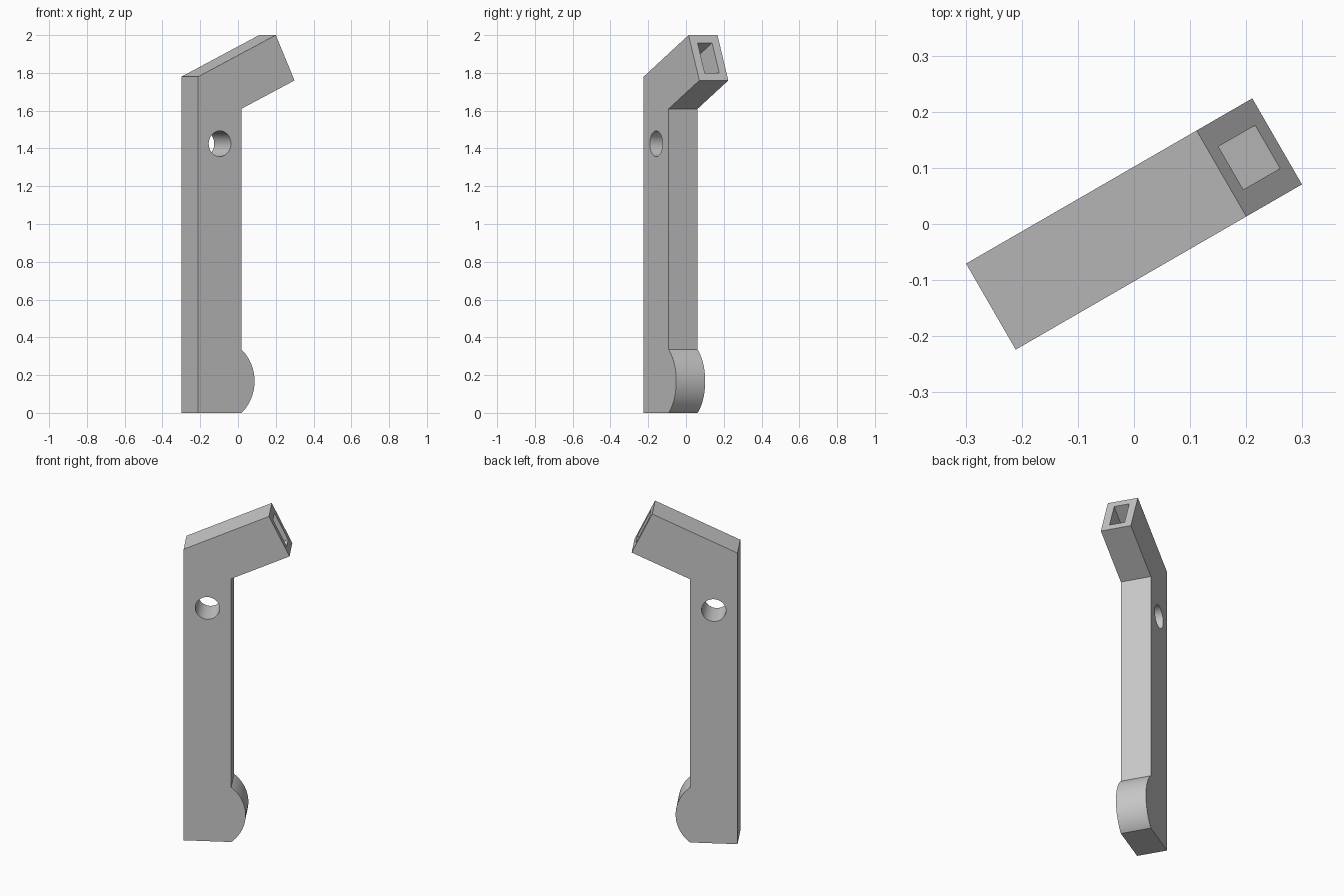
import bpy
import bmesh
import math
from mathutils import Vector

cube = bpy.data.objects.get("Cube")
if cube:
    bpy.data.objects.remove(cube, do_unlink=True)

TURN = math.radians(30)      # the bracket stands turned about z
HALF_W = 0.0885              # half the bar thickness
BACK, INNER = -0.2945, -0.03
SHOULDER_Z, CROOK_Z, HEEL_Z = 1.78, 1.61, 0.335
TIP_TOP = Vector((0.18, 2.0))
TIP_LOW = Vector((0.2945, 1.76))

grey = bpy.data.materials.new("plain grey")
grey.use_nodes = True
grey.diffuse_color = (0.58, 0.58, 0.58, 1)
grey.node_tree.nodes["Principled BSDF"].inputs["Base Color"].default_value = grey.diffuse_color


def prism(name, profile, half_width):
    """Extrude an (x, z) outline along y, centred on y = 0."""
    bm = bmesh.new()
    face = bm.faces.new([bm.verts.new((x, -half_width, z)) for x, z in profile])
    ext = bmesh.ops.extrude_face_region(bm, geom=[face])
    verts = [v for v in ext["geom"] if isinstance(v, bmesh.types.BMVert)]
    bmesh.ops.translate(bm, verts=verts, vec=(0, 2 * half_width, 0))
    bmesh.ops.recalc_face_normals(bm, faces=bm.faces[:])
    mesh = bpy.data.meshes.new(name)
    bm.to_mesh(mesh)
    bm.free()
    obj = bpy.data.objects.new(name, mesh)
    bpy.context.collection.objects.link(obj)
    mesh.materials.append(grey)
    return obj


def arc(cx, cz, r, start, end, steps):
    return [(cx + r * math.cos(a), cz + r * math.sin(a))
            for a in (start + (end - start) * i / steps for i in range(steps + 1))]


# Rounded heel bulging past the inner face of the bar
bulge = 0.08
half_chord = HEEL_Z / 2
heel_r = (half_chord ** 2 + bulge ** 2) / (2 * bulge)
sweep = math.asin(half_chord / heel_r)
heel = arc(INNER + bulge - heel_r, half_chord, heel_r, -sweep, sweep, 32)

# Upright bar with angled arm
outline = [(BACK, 0)] + heel + [(INNER, CROOK_Z), TIP_LOW, TIP_TOP, (BACK, SHOULDER_Z)]
bracket = prism("bent_bracket", outline, HALF_W)

# Rectangular socket in the end of the arm
down = (TIP_LOW - TIP_TOP).normalized()
axis = Vector((-down.y, down.x))
wall = 0.045
top, low = TIP_TOP + down * wall, TIP_LOW - down * wall
depth, over = 0.25, 0.05
socket = prism("socket_cutter",
               [top - axis * depth, low - axis * depth, low + axis * over, top + axis * over],
               HALF_W / 2)

# Round hole through the bar
circle = arc((BACK + INNER) / 2, 1.425, 0.068, 0, 2 * math.pi, 48)[:-1]
bore = prism("bore_cutter", circle, HALF_W * 2)

# Cut and clean up
bpy.context.view_layer.objects.active = bracket
for cutter in (socket, bore):
    cutter.hide_render = True
    cut = bracket.modifiers.new(cutter.name, "BOOLEAN")
    cut.operation = "DIFFERENCE"
    cut.solver = "EXACT"
    cut.object = cutter
    bpy.ops.object.modifier_apply(modifier=cut.name)
    bpy.data.objects.remove(cutter, do_unlink=True)

bracket.rotation_euler.z = TURN
bpy.ops.object.select_all(action="DESELECT")
bracket.select_set(True)
bpy.ops.object.shade_smooth_by_angle(angle=math.radians(20))
